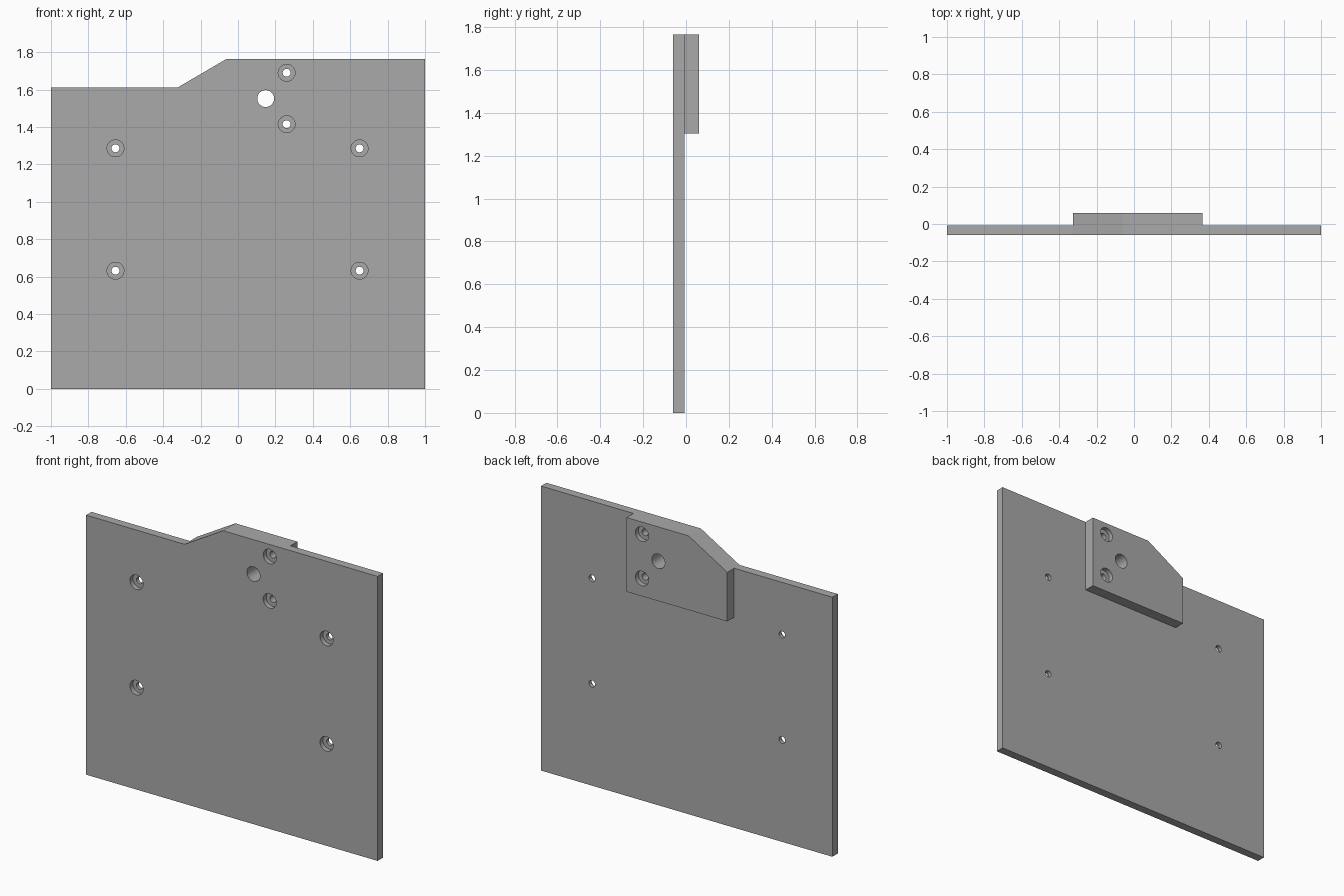
import bpy
import bmesh
from math import pi, radians
from mathutils import Matrix

if "Cube" in bpy.data.objects:
    bpy.data.objects.remove(bpy.data.objects["Cube"], do_unlink=True)

FRONT, SEAM, BACK = -0.06, -0.007, 0.06
TOP, SHOULDER = 1.765, 1.61
BORE_R, HOLE_R, BORE_DEPTH = 0.045, 0.021, 0.03

grey = bpy.data.materials.new("plain grey")
grey.use_nodes = True
grey.diffuse_color = (0.4, 0.4, 0.4, 1)
grey.node_tree.nodes["Principled BSDF"].inputs["Base Color"].default_value = (0.4, 0.4, 0.4, 1)


def add_object(name, bm):
    bmesh.ops.recalc_face_normals(bm, faces=bm.faces)
    mesh = bpy.data.meshes.new(name)
    bm.to_mesh(mesh)
    bm.free()
    obj = bpy.data.objects.new(name, mesh)
    mesh.materials.append(grey)
    bpy.context.collection.objects.link(obj)
    return obj


def slab(name, outline, y0, y1):
    """Extrude an x/z outline from y0 to y1."""
    bm = bmesh.new()
    face = bm.faces.new([bm.verts.new((x, y0, z)) for x, z in outline])
    ext = bmesh.ops.extrude_face_region(bm, geom=[face])
    moved = [g for g in ext["geom"] if isinstance(g, bmesh.types.BMVert)]
    bmesh.ops.translate(bm, vec=(0, y1 - y0, 0), verts=moved)
    return add_object(name, bm)


def activate(obj):
    bpy.ops.object.select_all(action="DESELECT")
    obj.select_set(True)
    bpy.context.view_layer.objects.active = obj


def drill(part, points, radius, y0, y1):
    """Cut round holes along y at the given x/z points."""
    bm = bmesh.new()
    for x, z in points:
        place = Matrix.Translation((x, (y0 + y1) / 2, z)) @ Matrix.Rotation(pi / 2, 4, "X")
        bmesh.ops.create_cone(bm, cap_ends=True, segments=48, radius1=radius,
                              radius2=radius, depth=y1 - y0, matrix=place)
    cutter = add_object("hole_cutter", bm)
    cutter.hide_render = True
    mod = part.modifiers.new("holes", "BOOLEAN")
    mod.operation = "DIFFERENCE"
    mod.solver = "EXACT"
    mod.object = cutter
    activate(part)
    bpy.ops.object.modifier_apply(modifier=mod.name)
    bpy.data.objects.remove(cutter, do_unlink=True)


# Main plate with a sloped shoulder in its top edge
plate = slab("main_plate", [(-1, 0), (1, 0), (1, TOP), (-0.06, TOP),
                            (-0.325, SHOULDER), (-1, SHOULDER)], FRONT, SEAM)

# Thick block on the back, flush with the top and the slope
block = slab("back_block", [(-0.325, 1.305), (0.365, 1.305), (0.365, TOP),
                            (-0.06, TOP), (-0.325, SHOULDER)], SEAM, BACK)

# Hole positions
plate_screws = [(x, z) for x in (-0.655, 0.65) for z in (0.632, 1.286)]
block_screws = [(0.26, 1.415), (0.26, 1.69)]
pin_hole = [(0.148, 1.552)]

# Counterbores on the outer faces
drill(plate, plate_screws + block_screws, BORE_R, FRONT - 0.1, FRONT + BORE_DEPTH)
drill(block, block_screws, BORE_R, BACK - BORE_DEPTH, BACK + 0.1)

# Through holes
drill(plate, plate_screws + block_screws, HOLE_R, -0.2, 0.2)
drill(block, block_screws, HOLE_R, -0.2, 0.2)
for part in (plate, block):
    drill(part, pin_hole, BORE_R, -0.2, 0.2)
    activate(part)
    bpy.ops.object.shade_smooth_by_angle(angle=radians(30))
